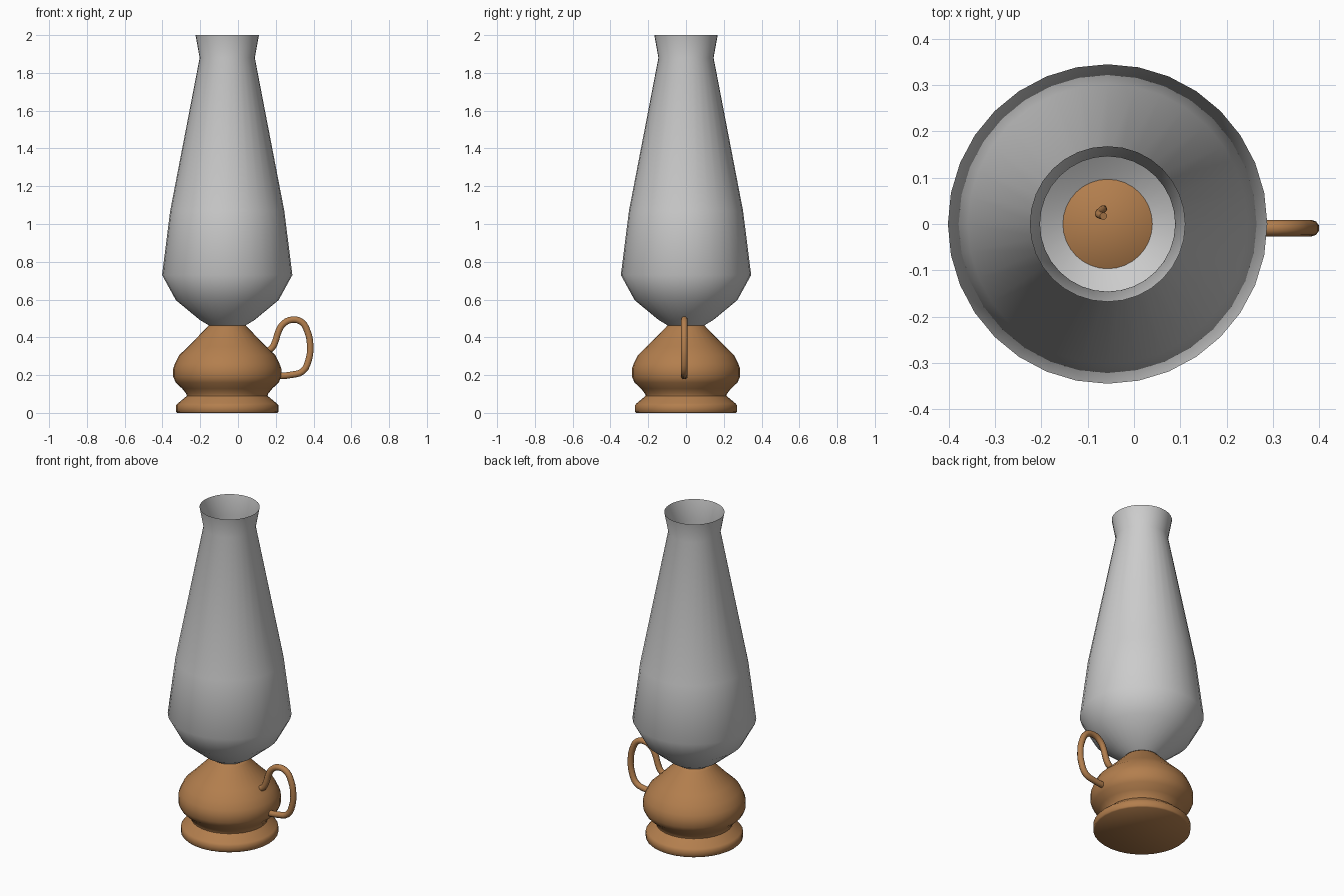
import bpy, bmesh, math

if "Cube" in bpy.data.objects:
    bpy.data.objects.remove(bpy.data.objects["Cube"])

AXIS_X = -0.057   # lamp axis, offset because the handle sticks out on +x
SEGMENTS = 32

brown = bpy.data.materials.new("brown_clay")
brown.diffuse_color = (0.45, 0.21, 0.075, 1)
brown.use_nodes = True
brown.node_tree.nodes["Principled BSDF"].inputs["Base Color"].default_value = brown.diffuse_color


def finish(obj, mat=None, angle=60):
    if mat:
        obj.data.materials.append(mat)
    bpy.ops.object.select_all(action='DESELECT')
    obj.select_set(True)
    bpy.context.view_layer.objects.active = obj
    bpy.ops.object.shade_smooth_by_angle(angle=math.radians(angle))


def lathe(name, profile, mat=None, capped=False):
    """Revolve (radius, z) points, bottom to top, around the lamp axis."""
    bm = bmesh.new()
    rings = []
    for r, z in profile:
        rings.append([bm.verts.new((r * math.cos(a), r * math.sin(a), z))
                      for a in (2 * math.pi * i / SEGMENTS for i in range(SEGMENTS))])
    for low, high in zip(rings, rings[1:]):
        for i in range(SEGMENTS):
            j = (i + 1) % SEGMENTS
            bm.faces.new((low[i], low[j], high[j], high[i]))
    if capped:
        bm.faces.new(rings[0][::-1])
        bm.faces.new(rings[-1])
    mesh = bpy.data.meshes.new(name)
    bm.to_mesh(mesh)
    bm.free()
    obj = bpy.data.objects.new(name, mesh)
    obj.location.x = AXIS_X
    bpy.context.collection.objects.link(obj)
    finish(obj, mat)


def tube(name, points, radius, mat):
    """Round tube swept along a smooth path, turned into a mesh."""
    curve = bpy.data.curves.new(name, 'CURVE')
    curve.dimensions = '3D'
    curve.bevel_depth = radius
    curve.bevel_resolution = 3
    curve.resolution_u = 3
    curve.use_fill_caps = True
    spline = curve.splines.new('BEZIER')
    spline.bezier_points.add(len(points) - 1)
    for bp, co in zip(spline.bezier_points, points):
        bp.co = co
        bp.handle_left_type = bp.handle_right_type = 'AUTO'
    obj = bpy.data.objects.new(name, curve)
    bpy.context.collection.objects.link(obj)
    bpy.ops.object.select_all(action='DESELECT')
    obj.select_set(True)
    bpy.context.view_layer.objects.active = obj
    bpy.ops.object.convert(target='MESH')
    finish(bpy.context.object, mat)


# Fuel base: foot, waist, bulging bowl and sloped shoulder
lathe("fuel_base", [
    (0.265, 0.0), (0.271, 0.006), (0.271, 0.04), (0.262, 0.05), (0.214, 0.09),
    (0.216, 0.10), (0.238, 0.128), (0.272, 0.16), (0.286, 0.19), (0.286, 0.235),
    (0.277, 0.26), (0.255, 0.305), (0.208, 0.35), (0.108, 0.452), (0.098, 0.463)],
    brown, capped=True)

# Glass chimney: thin open shell
lathe("glass_chimney", [
    (0.095, 0.462), (0.145, 0.492), (0.272, 0.597), (0.345, 0.73),
    (0.302, 1.07), (0.146, 1.88), (0.168, 2.0)])

# Carrying handle: ear-shaped loop
loop = [(0.14, 0.322), (0.178, 0.342), (0.198, 0.38), (0.214, 0.43), (0.24, 0.472),
        (0.29, 0.494), (0.338, 0.48), (0.368, 0.43), (0.382, 0.36), (0.374, 0.28),
        (0.342, 0.22), (0.285, 0.202), (0.2, 0.194)]
tube("handle", [(x, -0.009, z) for x, z in loop], 0.018, brown)

# Wick: short bent cord inside the glass
tube("wick", [(-0.068, 0.03, 0.44), (-0.067, 0.032, 0.49),
              (-0.077, 0.022, 0.53), (-0.066, 0.017, 0.57)], 0.008, brown)
